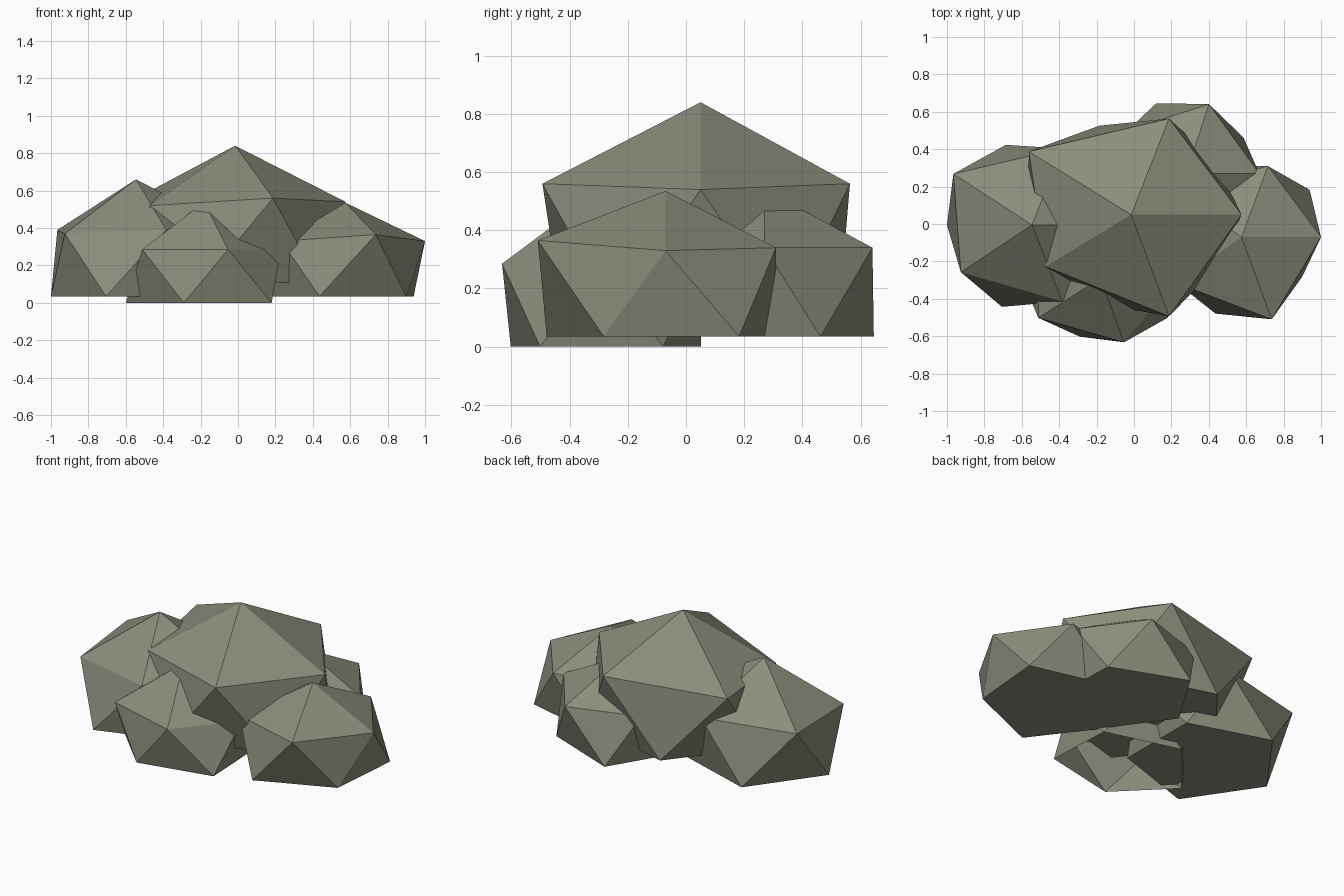
import bpy
import bmesh
from math import cos, sin, radians

default = bpy.data.objects.get("Cube")
if default:
    bpy.data.objects.remove(default, do_unlink=True)

# Single mossy grey stone colour
stone = bpy.data.materials.new("mossy_grey_stone")
stone.use_nodes = True
stone_colour = (0.25, 0.27, 0.2, 1)
stone.diffuse_color = stone_colour
bsdf = stone.node_tree.nodes["Principled BSDF"]
bsdf.inputs["Base Color"].default_value = stone_colour
bsdf.inputs["Roughness"].default_value = 0.9


def ring(bm, center, radius, z, start, nudges):
    """Five points on an ellipse, some pushed off it to look natural."""
    points = []
    for i in range(5):
        angle = radians(start + 72 * i)
        dx, dy, dz = nudges.get(i, (0, 0, 0))
        points.append(bm.verts.new((center[0] + radius[0] * cos(angle) + dx,
                                    center[1] + radius[1] * sin(angle) + dy,
                                    z + dz)))
    return points


def rock(name, apex, shoulder, shoulder_z, base, base_z,
         shoulder_nudges={}, base_nudges={}, closed=True):
    """Faceted boulder: pointed cap, a band of triangles and a flat base."""
    bm = bmesh.new()
    tip = bm.verts.new(apex)
    upper = ring(bm, apex, shoulder, shoulder_z, 0, shoulder_nudges)
    lower = ring(bm, apex, base, base_z, 36, base_nudges)
    for i in range(5):
        j = (i + 1) % 5
        bm.faces.new((tip, upper[i], upper[j]))
        bm.faces.new((upper[i], lower[i], upper[j]))
        bm.faces.new((upper[j], lower[i], lower[j]))
    if closed:
        bm.faces.new(lower[::-1])
    mesh = bpy.data.meshes.new(name)
    bm.to_mesh(mesh)
    bm.free()
    mesh.materials.append(stone)
    obj = bpy.data.objects.new(name, mesh)
    bpy.context.collection.objects.link(obj)
    return obj


# Large central boulder
rock("center_rock", (-0.015, 0.05, 0.84), (0.59, 0.54), 0.54, (0.55, 0.5), 0.11,
     shoulder_nudges={1: (0.02, 0, 0.02), 2: (-0.07, 0.02, 0.01),
                      3: (0.02, 0.04, -0.02), 4: (0.02, -0.03, 0.02)})

# Boulder on the +x side
rock("left_rock", (0.575, -0.07, 0.535), (0.425, 0.42), 0.33, (0.45, 0.43), 0.035,
     shoulder_nudges={1: (0.01, -0.02, 0.01), 4: (0.03, -0.04, 0.035)},
     base_nudges={1: (0, -0.03, 0), 4: (-0.04, 0.04, 0)})

# Boulder on the -x side
rock("right_rock", (-0.545, -0.005, 0.66), (0.52, 0.43), 0.39, (0.455, 0.45), 0.035,
     shoulder_nudges={2: (0, 0.02, 0), 3: (0.04, 0, -0.02)},
     base_nudges={3: (-0.02, -0.01, 0)})

# Small boulder in front, open underneath
rock("front_rock", (-0.18, -0.29, 0.54), (0.41, 0.36), 0.285, (0.42, 0.36), 0,
     base_nudges={3: (0.02, 0.03, 0), 4: (0.02, 0, 0)}, closed=False)

# Small boulder behind
rock("back_rock", (0.28, 0.27, 0.54), (0.39, 0.39), 0.34, (0.39, 0.395), 0.035,
     base_nudges={0: (-0.01, -0.04, 0), 1: (-0.04, 0, 0)})
